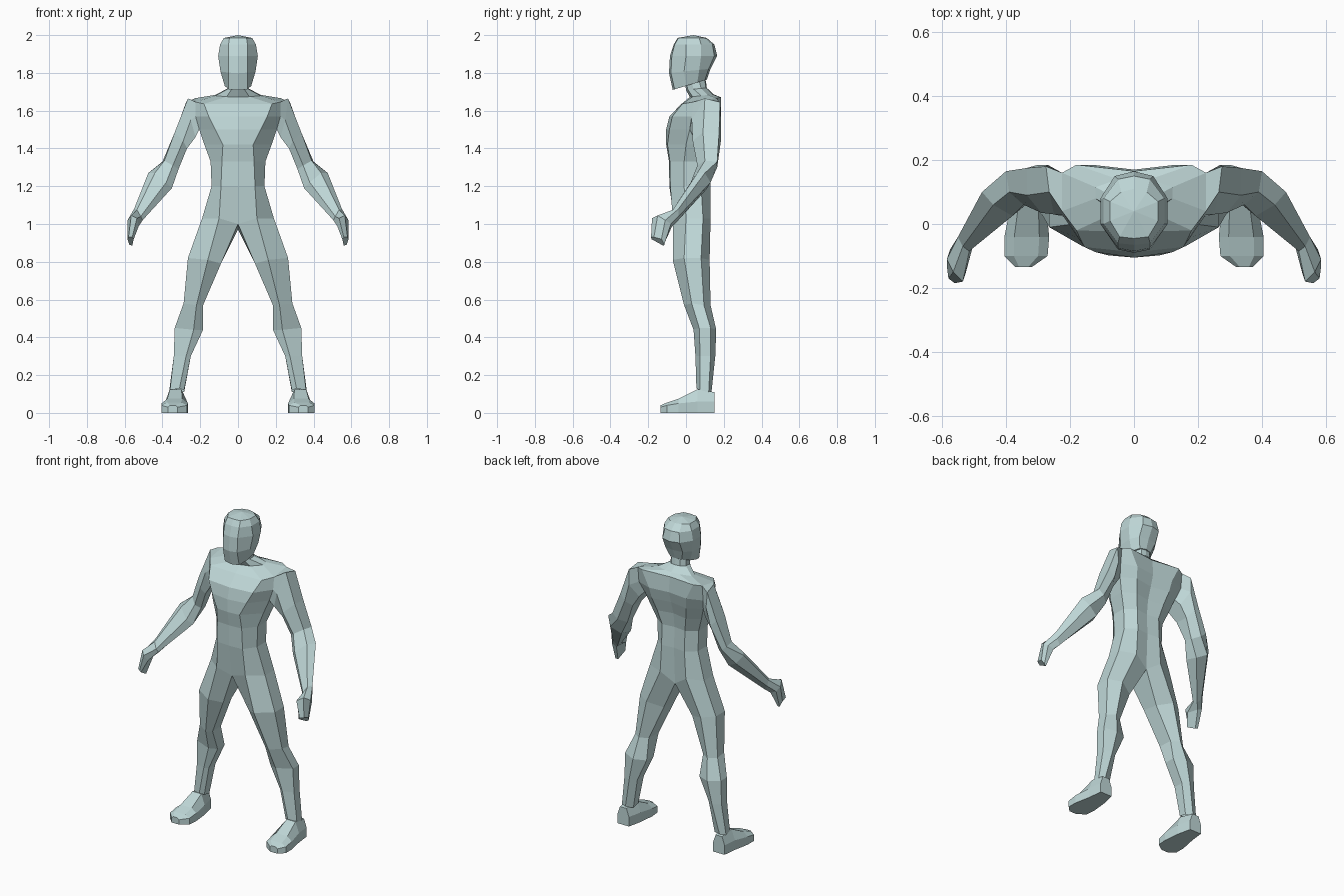
import bpy, bmesh

skin = bpy.data.materials.new("pale_teal")
skin.diffuse_color = (0.52, 0.68, 0.68, 1)


def half_ring(z, tilt, fy, ax, ay, sx, s1y, s2y, bx, by, cy):
    """Right half of a cross-section, from front centre round to back centre."""
    pts = [(0, fy), (ax, ay), (sx, s1y), (sx, s2y), (bx, by), (0, cy)]
    return [(x, y, z + tilt * (y - fy)) for x, y in pts]


def rings_to_verts(bm, rings):
    return [[bm.verts.new(p) for p in r] for r in rings]


def bridge(bm, a, b, closed=True, skip=()):
    n = len(a)
    for i in range(n if closed else n - 1):
        if i not in skip:
            j = (i + 1) % n
            bm.faces.new((a[i], a[j], b[j], b[i]))


def loft(bm, rings, closed=True):
    for a, b in zip(rings, rings[1:]):
        bridge(bm, a, b, closed)


def fan(bm, ring, apex):
    v = bm.verts.new(apex)
    for a, b in zip(ring, ring[1:]):
        bm.faces.new((a, b, v))


def finish(name, bm):
    """Mirrored, flat-shaded object from its right half."""
    bmesh.ops.recalc_face_normals(bm, faces=bm.faces)
    me = bpy.data.meshes.new(name)
    bm.to_mesh(me)
    bm.free()
    me.materials.append(skin)
    ob = bpy.data.objects.new(name, me)
    bpy.context.collection.objects.link(ob)
    mod = ob.modifiers.new("mirror", 'MIRROR')
    mod.use_clip = True
    mod.merge_threshold = 0.0005


# torso: hips up to shoulders
torso = [half_ring(*r) for r in (
    (1.03, 0, -.075, .10, -.07, .19, .00, .09, .09, .13, .115),
    (1.20, 0, -.088, .09, -.083, .14, -.01, .08, .08, .13, .12),
    (1.33, 0, -.09, .085, -.085, .145, -.01, .08, .08, .125, .115),
    (1.42, 0, -.105, .08, -.098, .178, .00, .10, .10, .145, .125),
    (1.50, 0, -.105, .12, -.088, .205, .02, .12, .12, .17, .15),
    (1.57, 0, -.088, .155, -.072, .225, .03, .15, .13, .185, .17),
    (1.635, .17, -.025, .18, -.02, .225, .04, .16, .18, .185, .165),
)]
torso[0][0] = (0, -.06, 1.0)
torso[0][5] = (0, .11, .97)

# neck: collar up into the head
neck = [half_ring(*r) for r in (
    (1.672, .12, .02, .06, .035, .12, .08, .115, .05, .14, .145),
    (1.71, .1, .00, .035, .01, .055, .04, .08, .03, .105, .11),
    (1.75, .1, -.005, .035, .0, .05, .03, .07, .03, .1, .105),
)]

# leg: inner front, front, outer front, outer back, back, inner back
leg = [
    [(.09, -.02, .79), (.16, -.07, .81), (.265, -.01, .82),
     (.265, .08, .82), (.19, .125, .81), (.10, .08, .78)],
    [(.185, .01, .57), (.22, -.01, .57), (.288, .03, .58),
     (.288, .095, .57), (.24, .13, .57), (.19, .10, .57)],
    [(.185, .06, .44), (.235, .04, .44), (.335, .07, .45),
     (.335, .13, .45), (.26, .16, .44), (.185, .13, .44)],
    [(.25, .065, .30), (.275, .05, .30), (.34, .075, .30),
     (.34, .13, .30), (.29, .155, .30), (.25, .13, .30)],
    [(.285, .07, .12), (.31, .055, .13), (.36, .075, .12),
     (.365, .12, .11), (.33, .135, .11), (.285, .12, .11)],
]

# arm: inner front, mid front, outer front, outer back, mid back, inner back
upper_arm = [
    [(.225, .04, 1.46), (.25, .03, 1.55), (.265, .10, 1.665),
     (.275, .18, 1.645), (.27, .185, 1.55), (.23, .14, 1.47)],
    [(.27, .06, 1.40), (.29, .035, 1.44), (.335, .09, 1.485),
     (.335, .175, 1.48), (.30, .185, 1.44), (.275, .14, 1.40)],
    [(.315, .08, 1.29), (.345, .06, 1.31), (.39, .10, 1.335),
     (.40, .165, 1.33), (.365, .165, 1.30), (.32, .13, 1.28)],
]
forearm = [
    [(.35, .05, 1.19), (.38, .025, 1.22), (.44, .06, 1.27),
     (.475, .10, 1.27), (.44, .13, 1.22), (.375, .11, 1.185)],
    [(.505, -.075, 1.02), (.515, -.085, 1.04), (.535, -.07, 1.075),
     (.55, -.04, 1.08), (.54, -.04, 1.04), (.515, -.05, 1.01)],
]
hand = [
    [(.525, -.15, .99), (.535, -.18, 1.03), (.565, -.15, 1.045),
     (.585, -.11, 1.02), (.575, -.08, 1.0), (.54, -.075, .985)],
    [(.552, -.183, .92), (.56, -.185, .93), (.58, -.17, .93),
     (.585, -.13, .92), (.575, -.115, .89), (.56, -.12, .885)],
]

# body: torso, neck, arms and legs in one skin
bm = bmesh.new()
tv = rings_to_verts(bm, torso)
nv = rings_to_verts(bm, neck)
for i, (a, b) in enumerate(zip(tv, tv[1:])):
    bridge(bm, a, b, False, skip=(2,) if i >= 4 else ())
loft(bm, [tv[-1]] + nv, False)
loft(bm, [tv[0]] + rings_to_verts(bm, leg))
armhole = [tv[4][2], tv[5][2], tv[6][2], tv[6][3], tv[5][3], tv[4][3]]
av = rings_to_verts(bm, upper_arm + forearm + hand)
loft(bm, [armhole] + av)
bm.faces.new(av[-1])
finish("body", bm)

# head
bm = bmesh.new()
hv = rings_to_verts(bm, [half_ring(*r) for r in (
    (1.71, .3, -.07, .05, -.06, .07, .00, .06, .04, .10, .11),
    (1.80, .1, -.09, .05, -.08, .093, -.01, .07, .06, .12, .13),
    (1.89, 0, -.085, .05, -.075, .105, .00, .08, .06, .15, .165),
    (1.95, 0, -.065, .05, -.06, .095, .00, .08, .05, .14, .15),
    (1.985, 0, -.045, .045, -.04, .075, .01, .07, .04, .10, .11),
)])
loft(bm, hv, False)
fan(bm, hv[0], (0, .03, 1.745))
fan(bm, hv[-1], (0, .04, 2.0))
finish("head", bm)

# foot: sections from heel to toe (y, inner x, outer x, side height, top height)
bm = bmesh.new()
sections = []
for y, x0, x1, side, top in ((.15, .295, .375, .06, .11), (.06, .275, .385, .06, .125),
                             (-.04, .265, .405, .05, .075), (-.10, .27, .405, .04, .055),
                             (-.135, .32, .37, .03, .04)):
    inset = (x1 - x0) * .22
    sections.append([(x0, y, 0), (x1, y, 0), (x1, y, side),
                     (x1 - inset, y, top), (x0 + inset, y, top), (x0, y, side)])
fv = rings_to_verts(bm, sections)
loft(bm, fv)
bm.faces.new(fv[0])
bm.faces.new(fv[-1])
finish("foot", bm)
